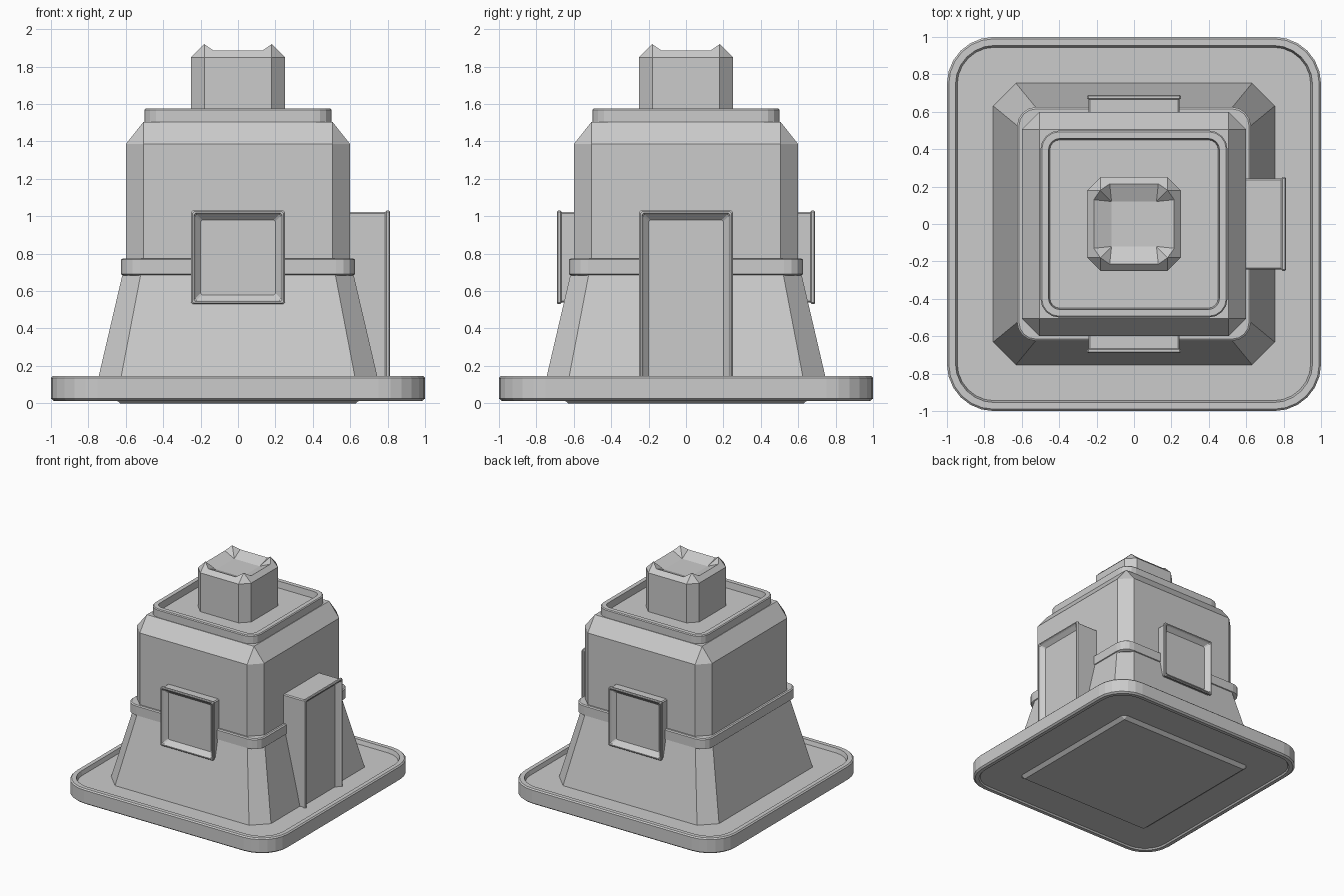
import bpy, bmesh
from math import cos, sin, pi
from mathutils import Matrix

if "Cube" in bpy.data.objects:
    bpy.data.objects.remove(bpy.data.objects["Cube"])


def ring(hx, hy, r, z, seg=1, cy=0.0):
    """Rounded rectangle outline; seg=1 gives plain chamfered corners."""
    pts = []
    for k, (sx, sy) in enumerate([(1, 1), (-1, 1), (-1, -1), (1, -1)]):
        for i in range(seg + 1):
            a = k * pi / 2 + i / seg * pi / 2
            pts.append((sx * (hx - r) + r * cos(a), cy + sy * (hy - r) + r * sin(a), z))
    return pts


def loft(name, rings, matrix=None):
    """Skin a stack of outlines and cap both ends."""
    bm = bmesh.new()
    rows = [[bm.verts.new(p) for p in pts] for pts in rings]
    n = len(rows[0])
    for a, b in zip(rows, rows[1:]):
        for i in range(n):
            j = (i + 1) % n
            bm.faces.new((a[i], a[j], b[j], b[i]))
    bm.faces.new(rows[0][::-1])
    bm.faces.new(rows[-1])
    bmesh.ops.remove_doubles(bm, verts=bm.verts, dist=0.0005)
    bmesh.ops.recalc_face_normals(bm, faces=bm.faces)
    if matrix:
        bm.transform(matrix)
    mesh = bpy.data.meshes.new(name)
    bm.to_mesh(mesh)
    bm.free()
    obj = bpy.data.objects.new(name, mesh)
    bpy.context.collection.objects.link(obj)
    return obj


def square_stack(name, profile, seg=1):
    """Profile rows are (half width, corner size, height)."""
    return loft(name, [ring(h, h, r, z, seg) for h, r, z in profile])


def framed_panel(name, z0, z1, inner, outer, turn):
    """Wall box with a thin raised lip and a sloped, sunken panel."""
    hx, hy, cy = 0.25, (z1 - z0) / 2, (z0 + z1) / 2
    steps = [(0.008, inner), (0.008, outer - 0.025), (0, outer - 0.018), (0, outer - 0.006),
             (0.006, outer), (0.014, outer), (0.022, outer - 0.012), (0.05, outer - 0.04)]
    rows = [ring(hx - d, hy - d, 0.008, z, 1, cy) for d, z in steps]
    return loft(name, rows, Matrix.Rotation(turn, 4, 'Z') @ Matrix.Rotation(pi / 2, 4, 'X'))


# Rimmed ground slab, sunken on top and underneath
square_stack("base_slab", [
    (0.945, 0.2, 0.025), (0.955, 0.21, 0.013), (0.985, 0.235, 0.013), (1.0, 0.25, 0.025),
    (1.0, 0.25, 0.135), (0.99, 0.24, 0.145), (0.955, 0.21, 0.145), (0.945, 0.2, 0.11)], 6)

# Sloped lower storey
square_stack("lower_walls", [
    (0.63, 0.0001, 0.0), (0.755, 0.122, 0.1), (0.615, 0.097, 0.7)])

# Trim band between storeys
square_stack("trim_band", [
    (0.61, 0.09, 0.682), (0.625, 0.1, 0.69), (0.625, 0.1, 0.768), (0.615, 0.09, 0.775)], 4)

# Upper storey with bevelled top
square_stack("upper_walls", [
    (0.6, 0.095, 0.69), (0.6, 0.095, 1.385), (0.505, 0.0001, 1.505)])

# Flat roof with raised parapet
square_stack("roof_parapet", [
    (0.5, 0.1, 1.5), (0.5, 0.1, 1.568), (0.493, 0.093, 1.575),
    (0.457, 0.06, 1.575), (0.45, 0.055, 1.52)], 4)


# Roof turret with peaked corners and a dished top
def four_sides(side):
    x = y = None
    pts = []
    for k in range(4):
        c, s = [(1, 0), (0, 1), (-1, 0), (0, -1)][k]
        pts += [(x * c - y * s, x * s + y * c, z) for x, y, z in side]
    return pts


def turret_row(x1, y1, z1, x2, y2, z2):
    return four_sides([(x1, -y1, z1), (x2, -y2, z2), (x2, y2, z2), (x1, y1, z1)])


loft("roof_turret", [
    turret_row(0.25, 0.18, 1.51, 0.25, 0.13, 1.51),
    turret_row(0.25, 0.18, 1.85, 0.25, 0.13, 1.85),
    turret_row(0.18, 0.18, 1.92, 0.215, 0.13, 1.885),
    turret_row(0.12, 0.12, 1.845, 0.12, 0.12, 1.845)])

# Front and back windows, and the tall door on the right side
framed_panel("front_window", 0.53, 1.03, 0.5, 0.69, 0)
framed_panel("back_window", 0.53, 1.03, 0.5, 0.69, pi)
framed_panel("side_door", 0.03, 1.03, 0.5, 0.812, pi / 2)
